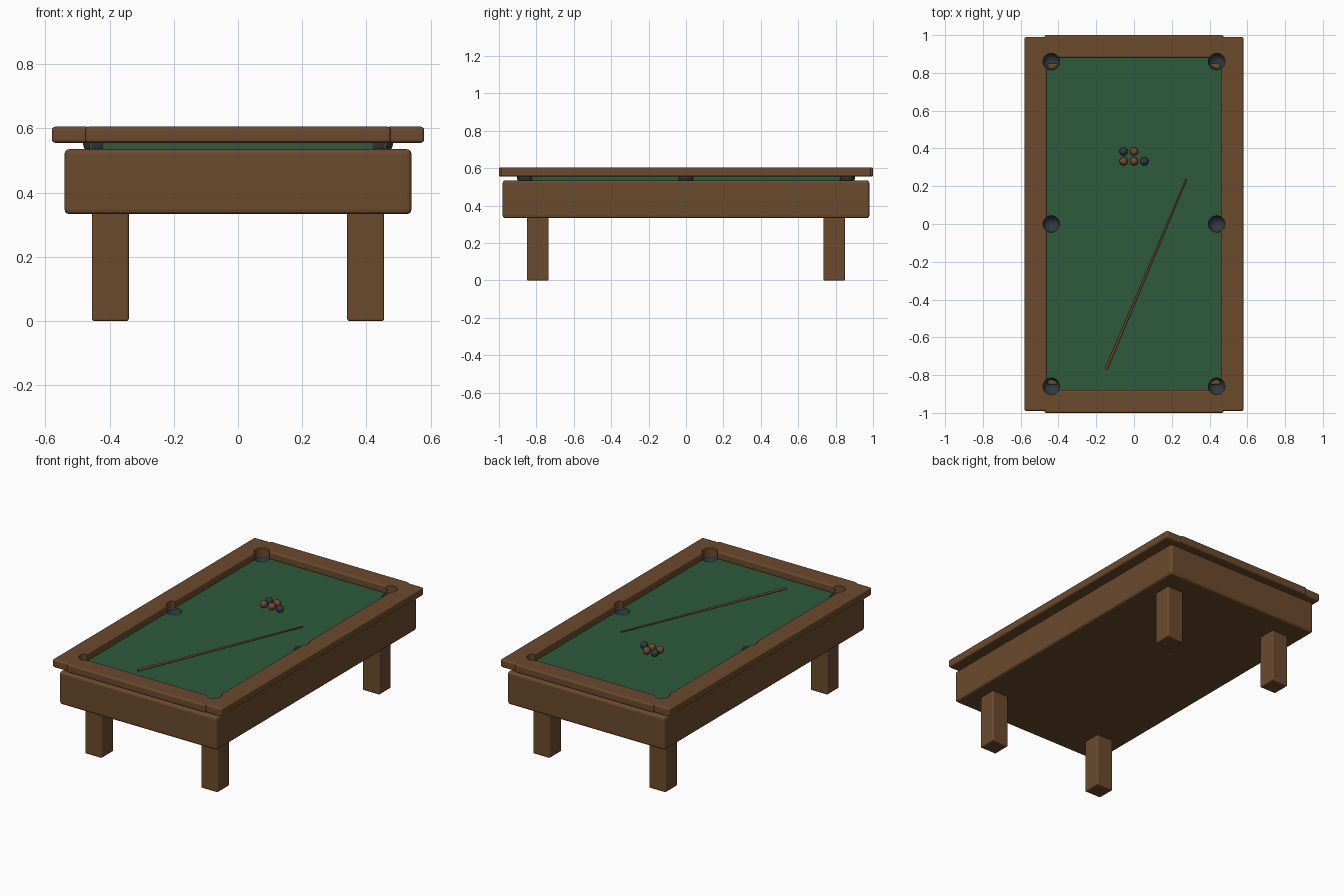
import bpy, bmesh, math
from mathutils import Vector

if "Cube" in bpy.data.objects:
    bpy.data.objects.remove(bpy.data.objects["Cube"], do_unlink=True)


def material(name, rgb):
    m = bpy.data.materials.new(name)
    m.use_nodes = True
    m.diffuse_color = (*rgb, 1)
    m.node_tree.nodes["Principled BSDF"].inputs["Base Color"].default_value = (*rgb, 1)
    return m


wood = material("brown wood", (0.15, 0.07, 0.027))
felt_green = material("green felt", (0.027, 0.105, 0.046))
charcoal = material("charcoal", (0.032, 0.042, 0.05))
red_wood = material("reddish wood", (0.17, 0.065, 0.03))

FELT_TOP = 0.56
BALL_R = 0.022
POCKET_R = 0.044


def finish(name, bm, mat, smooth=False):
    mesh = bpy.data.meshes.new(name)
    bm.to_mesh(mesh)
    bm.free()
    obj = bpy.data.objects.new(name, mesh)
    bpy.context.collection.objects.link(obj)
    if mat:
        mesh.materials.append(mat)
    if smooth:
        mesh.polygons.foreach_set("use_smooth", [True] * len(mesh.polygons))
    return obj


def box(name, lo, hi, mat, bevel=0.0):
    bm = bmesh.new()
    bmesh.ops.create_cube(bm, size=1)
    for v in bm.verts:
        v.co = Vector((a + (c + 0.5) * (b - a) for a, b, c in zip(lo, hi, v.co)))
    if bevel:
        bmesh.ops.bevel(bm, geom=bm.edges[:], offset=bevel, segments=3,
                        profile=0.5, affect='EDGES')
    return finish(name, bm, mat)


# Cabinet, playing surface and rails
body = box("cabinet", (-0.54, -0.98, 0.333), (0.54, 0.98, 0.535), wood, 0.014)
felt = box("playing_surface", (-0.462, -0.9, 0.52), (0.462, 0.9, FELT_TOP), felt_green)
cut_parts = [body, felt]
for s, side, end in ((1, "left", "back"), (-1, "right", "front")):
    x0, x1 = sorted((s * 0.46, s * 0.58))
    y0, y1 = sorted((s * 0.88, s * 1.0))
    cut_parts.append(box(side + "_rail", (x0, -0.99, 0.555), (x1, 0.99, 0.605), wood, 0.01))
    cut_parts.append(box(end + "_rail", (-0.475, y0, 0.555), (0.475, y1, 0.605), wood, 0.01))

# Legs
for sx, side in ((1, "left"), (-1, "right")):
    for sy, end in ((1, "back"), (-1, "front")):
        x0, x1 = sorted((sx * 0.34, sx * 0.455))
        y0, y1 = sorted((sy * 0.735, sy * 0.85))
        box(f"{end}_{side}_leg", (x0, y0, 0), (x1, y1, 0.53), wood, 0.007)

# Pocket bowls and the holes they sit in
cutter_bm = bmesh.new()
for x, side in ((0.438, "left"), (-0.438, "right")):
    for y, place in ((0.86, "back"), (0, "middle"), (-0.86, "front")):
        made = bmesh.ops.create_cone(cutter_bm, cap_ends=True, segments=32,
                                     radius1=POCKET_R, radius2=POCKET_R, depth=0.2)
        bmesh.ops.translate(cutter_bm, verts=made["verts"], vec=(x, y, 0.6))
        bm = bmesh.new()
        bmesh.ops.create_uvsphere(bm, u_segments=32, v_segments=16, radius=POCKET_R + 0.001)
        bmesh.ops.delete(bm, geom=[v for v in bm.verts if v.co.z > 0.001], context='VERTS')
        bmesh.ops.reverse_faces(bm, faces=bm.faces[:])
        bowl = finish(f"{place}_{side}_pocket", bm, charcoal, True)
        bowl.location = (x, y, 0.557)
cutter = finish("pocket_cutter", cutter_bm, None)
cutter.hide_render = True
cutter.hide_viewport = True
for part in cut_parts:
    mod = part.modifiers.new("pocket holes", 'BOOLEAN')
    mod.operation = 'DIFFERENCE'
    mod.solver = 'EXACT'
    mod.object = cutter

# Apply the holes, then drop the cutter
deps = bpy.context.evaluated_depsgraph_get()
for part in cut_parts:
    mesh = bpy.data.meshes.new_from_object(part.evaluated_get(deps))
    part.modifiers.clear()
    part.data = mesh
bpy.data.objects.remove(cutter, do_unlink=True)

# Balls
for i, (col, row, mat) in enumerate(((-1, 1, charcoal), (0, 1, red_wood), (-1, 0, red_wood),
                                     (0, 0, red_wood), (1, 0, charcoal))):
    bm = bmesh.new()
    bmesh.ops.create_uvsphere(bm, u_segments=24, v_segments=12, radius=BALL_R)
    ball = finish(f"ball_{i + 1}", bm, mat, True)
    ball.location = (col * 0.055, 0.332 + row * 0.052, FELT_TOP + BALL_R)

# Cue stick, tapering toward the balls
butt, tip = Vector((-0.147, -0.768, 0.567)), Vector((0.277, 0.237, 0.567))
bm = bmesh.new()
bmesh.ops.create_cone(bm, cap_ends=True, segments=12, radius1=0.007, radius2=0.004,
                      depth=(tip - butt).length)
cue = finish("cue_stick", bm, red_wood)
cue.location = (butt + tip) / 2
cue.rotation_euler = (tip - butt).to_track_quat('Z', 'Y').to_euler()
